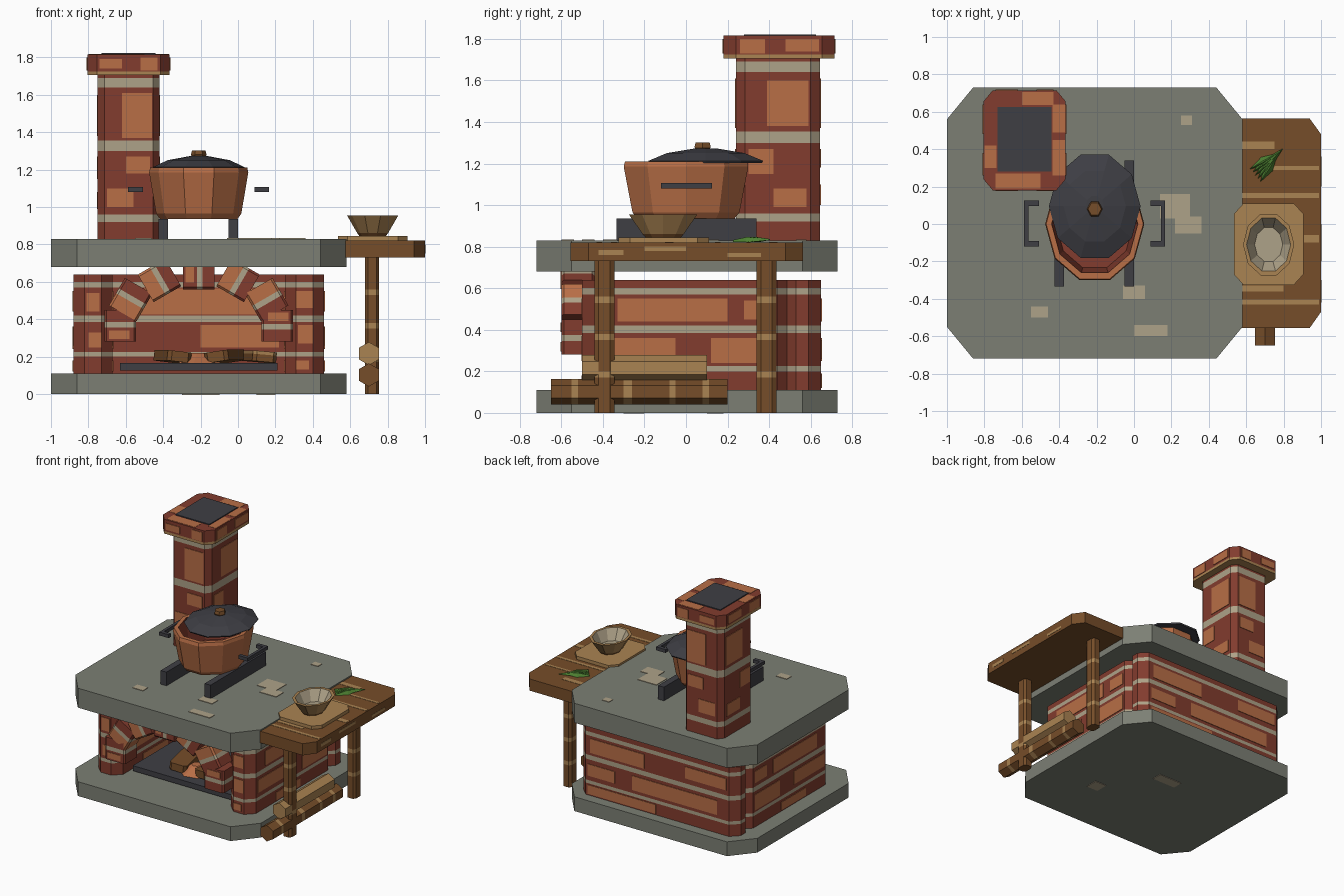
import bpy, bmesh, math
from mathutils import Matrix, Vector

cube = bpy.data.objects.get("Cube")
if cube:
    bpy.data.objects.remove(cube)


def material(name, *rgb):
    lin = [((c / 255 + 0.055) / 1.055) ** 2.4 for c in rgb] + [1]
    m = bpy.data.materials.new(name)
    m.use_nodes = True
    m.diffuse_color = lin
    m.node_tree.nodes["Principled BSDF"].inputs["Base Color"].default_value = lin
    return m


STONE = material("grey_stone", 124, 127, 116)
MORTAR = material("pale_mortar", 174, 162, 136)
RED = material("red_brick", 130, 60, 46)
ORANGE = material("orange_clay", 184, 110, 70)
IRON = material("dark_iron", 62, 62, 68)
WOOD = material("brown_wood", 118, 77, 41)
PALE = material("pale_wood", 170, 131, 82)
GREEN = material("herb_green", 78, 130, 50)


def finish(name, bm, mats):
    bmesh.ops.recalc_face_normals(bm, faces=bm.faces)
    me = bpy.data.meshes.new(name)
    bm.to_mesh(me)
    bm.free()
    for m in mats:
        me.materials.append(m)
    ob = bpy.data.objects.new(name, me)
    bpy.context.collection.objects.link(ob)
    return ob


def loft(name, rings, mats):
    """Skin a stack of rings; one material per band, caps take the end bands."""
    slots = list(dict.fromkeys(mats))
    bm = bmesh.new()
    loops = [[bm.verts.new(p) for p in ring] for ring in rings]
    n = len(loops[0])
    for a, b, m in zip(loops, loops[1:], mats):
        for i in range(n):
            j = (i + 1) % n
            bm.faces.new((a[i], a[j], b[j], b[i])).material_index = slots.index(m)
    bm.faces.new(loops[0][::-1]).material_index = slots.index(mats[0])
    bm.faces.new(loops[-1]).material_index = slots.index(mats[-1])
    return finish(name, bm, slots)


def layered(name, outline, heights, mats):
    return loft(name, [[(x, y, z) for x, y in outline] for z in heights], mats)


def chamfered(x0, x1, y0, y1, cx, cy):
    return [(x0 + cx, y0), (x1 - cx, y0), (x1, y0 + cy), (x1, y1 - cy),
            (x1 - cx, y1), (x0 + cx, y1), (x0, y1 - cy), (x0, y0 + cy)]


def lathe(name, centre, sides, rx, ry, profile, mats):
    turn = [2 * math.pi * i / sides for i in range(sides)]
    rings = [[(centre[0] + rx * r * math.cos(t), centre[1] + ry * r * math.sin(t), z)
              for t in turn] for r, z in profile]
    return loft(name, rings, mats)


def add_box(bm, lo, hi):
    mid = (Vector(lo) + Vector(hi)) / 2
    size = Vector(hi) - Vector(lo)
    bmesh.ops.create_cube(bm, size=1, matrix=Matrix.Translation(mid) @ Matrix.Diagonal((*size, 1)))


def box(name, lo, hi, mat):
    bm = bmesh.new()
    add_box(bm, lo, hi)
    return finish(name, bm, [mat])


def plates(name, mat, axis, level, areas):
    """Thin painted plates on the plane axis = level; each area is u0, u1, v0, v1."""
    bm = bmesh.new()
    for u0, u1, v0, v1 in areas:
        lo, hi = [u0, v0], [u1, v1]
        lo.insert(axis, level - 0.004)
        hi.insert(axis, level + 0.004)
        add_box(bm, lo, hi)
    return finish(name, bm, [mat])


X, Y, Z = range(3)

# Stone slabs
slab = chamfered(-1, 0.58, -0.72, 0.73, 0.14, 0.17)
layered("base_slab", slab, (0, 0.11), [STONE])
layered("counter_slab", slab, (0.68, 0.83), [STONE])
plates("counter_flecks", MORTAR, Z, 0.83, [
    (0.14, 0.3, 0.03, 0.16), (0.22, 0.36, -0.05, 0.04), (-0.06, 0.06, -0.4, -0.33),
    (0, 0.18, -0.6, -0.54), (-0.55, -0.46, -0.5, -0.44), (0.25, 0.31, 0.53, 0.58)])
plates("base_flecks", MORTAR, Z, 0, [(-0.3, -0.1, 0.1, 0.18), (0.1, 0.2, -0.3, -0.2)])

# Firebox walls: courses of brick with mortar bands
courses = (0.11, 0.2, 0.225, 0.385, 0.42, 0.57, 0.6, 0.64)
bands = [RED, MORTAR] * 3 + [RED]
layered("back_wall", chamfered(-0.88, 0.46, 0.47, 0.65, 0.06, 0.06), courses, bands)
for side, x0 in (("right", -0.88), ("left", 0.25)):
    layered(side + "_wall", chamfered(x0, x0 + 0.21, -0.5, 0.5, 0.06, 0.06), courses, bands)
plates("back_wall_inner_bricks", ORANGE, Y, 0.47,
       [(-0.55, 0.13, 0.425, 0.565), (-0.2, 0.22, 0.25, 0.37)])
plates("back_wall_outer_bricks", ORANGE, Y, 0.65,
       [(-0.1, 0.36, 0.44, 0.55), (-0.72, 0, 0.25, 0.36), (-0.2, 0.38, 0.12, 0.19),
        (-0.8, -0.45, 0.46, 0.55), (0.15, 0.38, 0.26, 0.35)])
sides = [(-0.33, 0.2, 0.44, 0.55), (-0.42, -0.05, 0.26, 0.36), (0.12, 0.42, 0.24, 0.36),
         (0.28, 0.42, 0.45, 0.54), (-0.2, 0.1, 0.12, 0.18)]
for name, x in (("left", 0.46), ("left_inner", 0.25), ("right", -0.88), ("right_inner", -0.67)):
    plates(name + "_wall_bricks", ORANGE, X, x, sides)
plates("front_bricks", ORANGE, Y, -0.5,
       [(0.32, 0.4, 0.27, 0.37), (0.31, 0.4, 0.46, 0.55), (-0.81, -0.74, 0.44, 0.54),
        (-0.8, -0.73, 0.25, 0.33), (0.31, 0.38, 0.13, 0.18)])

# Arch of separate brick blocks
for i in range(7):
    a = math.radians(30 * i)
    block = layered("arch_block", chamfered(-0.085, 0.085, -0.08, 0.08, 0.012, 0.012),
                    (-0.085, -0.02, 0.01, 0.085), [RED, MORTAR, ORANGE if i % 3 else RED])
    block.location = (-0.21 + 0.42 * math.cos(a), -0.52, 0.365 + 0.28 * math.sin(a))
    block.rotation_euler = (0, -a, 0)
    if i % 3 == 0:
        brick = plates("arch_block_brick", ORANGE, Y, -0.08, [(-0.05, 0.06, 0.025, 0.07)])
        brick.parent = block

# Fire tray, embers and firewood
box("fire_tray", (-0.63, -0.38, 0.125), (0.21, 0.3, 0.165), IRON)
lathe("ember_heap", (-0.21, -0.2), 7, 0.13, 0.13, ((1, 0.16), (0.3, 0.22)), [ORANGE])
for x, tilt in ((-0.35, 0.2), (-0.07, -0.25), (0.115, 0.15)):
    log = layered("firewood", chamfered(-0.065, 0.065, -0.2, 0.2, 0.02, 0.02),
                  (-0.028, 0.01, 0.028), [WOOD, PALE if x > 0 else WOOD])
    log.location = (x, -0.1, 0.2)
    log.rotation_euler = (0, tilt * 0.6, tilt)

# Chimney
layered("chimney", chamfered(-0.75, -0.42, 0.24, 0.645, 0.035, 0.045),
        (0.83, 0.92, 0.96, 1.3, 1.355, 1.64, 1.69, 1.71), bands)
layered("chimney_cap", chamfered(-0.805, -0.365, 0.18, 0.715, 0.05, 0.06),
        (1.705, 1.725, 1.815), [PALE, RED])
box("chimney_flue", (-0.73, 0.28, 1.79), (-0.44, 0.625, 1.822), IRON)
plates("cap_top_bricks", ORANGE, Z, 1.813,
       [(-0.435, -0.37, 0.26, 0.45), (-0.435, -0.37, 0.49, 0.64), (-0.6, -0.43, 0.635, 0.705),
        (-0.74, -0.5, 0.19, 0.27), (-0.8, -0.735, 0.3, 0.42)])
for name, y in (("front", 0.24), ("back", 0.645)):
    plates("chimney_%s_bricks" % name, ORANGE, Y, y,
           [(-0.62, -0.46, 1.37, 1.61), (-0.7, -0.56, 1.0, 1.1), (-0.6, -0.47, 1.18, 1.27)])
for name, x in (("left", -0.42), ("right", -0.75)):
    plates("chimney_%s_bricks" % name, ORANGE, X, x,
           [(0.39, 0.59, 1.38, 1.6), (0.3, 0.42, 1.15, 1.27), (0.42, 0.58, 0.99, 1.08)])
for name, y in (("front", 0.18), ("back", 0.715)):
    plates("cap_%s_bricks" % name, ORANGE, Y, y, [(-0.74, -0.62, 1.74, 1.79), (-0.52, -0.43, 1.73, 1.8)])
for name, x in (("left", -0.365), ("right", -0.805)):
    plates("cap_%s_bricks" % name, ORANGE, X, x, [(0.26, 0.38, 1.73, 1.8), (0.48, 0.64, 1.74, 1.8)])

# Pot on two iron rails, with the lid pushed back
for x in (-0.425, -0.05):
    box("pot_rail", (x, -0.335, 0.83), (x + 0.05, 0.34, 0.935), IRON)
lathe("pot", (-0.21, 0), 10, 0.265, 0.315,
      ((0.78, 0.935), (0.86, 0.965), (1, 1.185), (0.98, 1.21), (0.87, 1.21), (0.78, 1)),
      [ORANGE] * 4 + [RED])
lathe("lid", (-0.21, 0.095), 10, 0.245, 0.29,
      ((0.98, 1.203), (1, 1.213), (0.68, 1.25), (0.2, 1.272)), [IRON] * 3)
lathe("lid_knob", (-0.21, 0.08), 6, 0.042, 0.045, ((0.8, 1.26), (1, 1.28), (0.85, 1.302)), [WOOD] * 2)
for name, s in (("left", 1), ("right", -1)):
    bm = bmesh.new()
    for x0, x1, y0, y1 in ((0.355, 0.377, -0.12, 0.125), (0.297, 0.36, -0.12, -0.092),
                           (0.297, 0.36, 0.097, 0.125)):
        xs = sorted((-0.21 + s * x0, -0.21 + s * x1))
        add_box(bm, (xs[0], y0, 1.08), (xs[1], y1, 1.106))
    finish(name + "_pot_handle", bm, [IRON])

# Side table
table = [(0.575, -0.555), (0.94, -0.555), (1, -0.47), (1, 0.48), (0.94, 0.563), (0.575, 0.563)]
layered("table_top", table, (0.73, 0.82), [WOOD])
plates("table_grain", PALE, Z, 0.818,
       [(0.58, 0.99, -0.43, -0.405), (0.58, 0.8, -0.36, -0.33), (0.58, 0.99, 0.14, 0.165),
        (0.7, 0.99, 0.29, 0.31), (0.58, 0.75, 0.4, 0.44), (0.91, 0.99, -0.1, -0.06)])
plates("table_edge_grain", PALE, X, 0.998,
       [(-0.42, -0.3, 0.76, 0.785), (-0.2, 0, 0.78, 0.8), (0.2, 0.36, 0.75, 0.77)])
for y in (-0.44, 0.34):
    layered("table_leg", chamfered(0.68, 0.755, y, y + 0.095, 0.015, 0.02),
            (0, 0.17, 0.2, 0.35, 0.38, 0.53, 0.56, 0.735), [WOOD, PALE] * 3 + [WOOD])


# Stacked logs beside the legs
def hex_log(name, z, stations, mats):
    turn = [math.pi / 3 * i for i in range(6)]
    loft(name, [[(0.7 + 0.062 * math.sin(t), y, z + 0.062 * math.cos(t)) for t in turn]
                for y in stations], mats)


hex_log("lower_log", 0.102, (-0.65, -0.55, -0.52, -0.3, -0.26, -0.08, -0.05, 0.08, 0.11, 0.2),
        [WOOD, PALE] * 4 + [WOOD])
hex_log("upper_log", 0.216, (-0.5, 0.1), [PALE])

# Cutting board, bowl and herbs
layered("cutting_board", chamfered(0.535, 0.905, -0.325, 0.11, 0.05, 0.055), (0.815, 0.845), [PALE])
lathe("bowl", (0.72, -0.11), 10, 0.137, 0.173,
      ((0.52, 0.845), (0.6, 0.86), (1, 0.955), (0.86, 0.955), (0.55, 0.875)),
      [WOOD, PALE, PALE, MORTAR])
for k in range(5):
    length = 0.21 - 0.02 * abs(k - 2)
    leaf = loft("herb_leaf", [[(0, 0, 0), (length / 2, -0.025, 0), (length, 0, 0.01), (length / 2, 0.025, 0)],
                              [(0, 0, 0.01), (length / 2, -0.004, 0.025), (length, 0, 0.015),
                               (length / 2, 0.004, 0.025)]], [GREEN])
    leaf.location = (0.675 - 0.014 * k, 0.225 + 0.017 * k, 0.822)
    leaf.rotation_euler = (0, 0, math.radians(58 - 7 * k))
